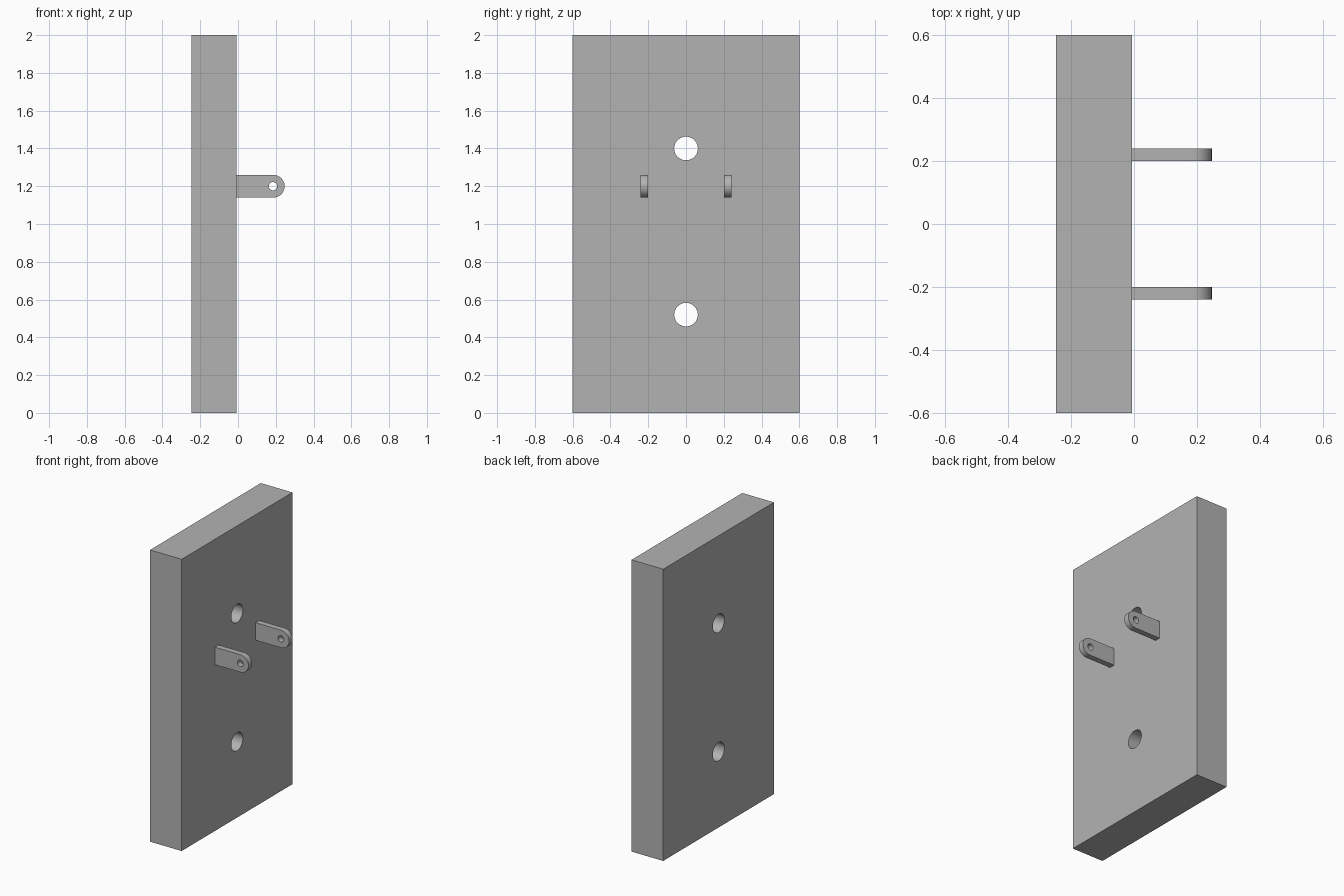
import bpy
import bmesh
from math import pi, cos, sin
from mathutils import Matrix

cube = bpy.data.objects.get("Cube")
if cube:
    bpy.data.objects.remove(cube, do_unlink=True)

BACK_X, FACE_X, TIP_X = -0.247, -0.007, 0.247
LUG_R, LUG_Z = 0.06, 1.2

grey = bpy.data.materials.new("light_grey")
grey.use_nodes = True
colour = (0.45, 0.45, 0.45, 1)
grey.diffuse_color = colour
grey.node_tree.nodes["Principled BSDF"].inputs["Base Color"].default_value = colour


def add_object(name, bm):
    bmesh.ops.recalc_face_normals(bm, faces=bm.faces)
    mesh = bpy.data.meshes.new(name)
    bm.to_mesh(mesh)
    bm.free()
    mesh.materials.append(grey)
    obj = bpy.data.objects.new(name, mesh)
    bpy.context.collection.objects.link(obj)
    return obj


def extrude_profile(name, points, direction):
    bm = bmesh.new()
    face = bm.faces.new([bm.verts.new(p) for p in points])
    result = bmesh.ops.extrude_face_region(bm, geom=[face], use_keep_orig=True)
    verts = [v for v in result["geom"] if isinstance(v, bmesh.types.BMVert)]
    bmesh.ops.translate(bm, verts=verts, vec=direction)
    return add_object(name, bm)


def drill(target, centre, radius, axis):
    # Cut a round through hole, then discard the drill
    bm = bmesh.new()
    bmesh.ops.create_cone(bm, cap_ends=True, segments=48, radius1=radius,
                          radius2=radius, depth=1)
    turn = Matrix.Rotation(pi / 2, 4, "Y" if axis == "X" else "X")
    bm.transform(Matrix.Translation(centre) @ turn)
    cutter = add_object("drill", bm)
    cutter.hide_render = True
    mod = target.modifiers.new("hole", "BOOLEAN")
    mod.operation = "DIFFERENCE"
    mod.solver = "EXACT"
    mod.object = cutter
    select(target)
    bpy.ops.object.modifier_apply(modifier=mod.name)
    bpy.data.objects.remove(cutter, do_unlink=True)


def select(obj):
    bpy.ops.object.select_all(action="DESELECT")
    obj.select_set(True)
    bpy.context.view_layer.objects.active = obj


# Upright backing plate with two bolt holes
plate = extrude_profile(
    "backing_plate",
    [(BACK_X, y, z) for y, z in ((-0.6, 0), (0.6, 0), (0.6, 2), (-0.6, 2))],
    (FACE_X - BACK_X, 0, 0))
for z in (0.52, 1.4):
    drill(plate, (0, 0, z), 0.0625, "X")
parts = [plate]

# Pair of round-ended lugs with pin holes
lug_x = TIP_X - LUG_R
arc = [-pi / 2 + pi * i / 24 for i in range(25)]
for name, y in (("right_lug", -0.24), ("left_lug", 0.2)):
    outline = [(FACE_X, y, LUG_Z + LUG_R), (FACE_X, y, LUG_Z - LUG_R)]
    outline += [(lug_x + LUG_R * cos(a), y, LUG_Z + LUG_R * sin(a)) for a in arc]
    lug = extrude_profile(name, outline, (0, 0.04, 0))
    drill(lug, (lug_x - 0.002, y, LUG_Z), 0.022, "Y")
    parts.append(lug)

# Smooth the round walls and keep the edges crisp
for part in parts:
    select(part)
    bpy.ops.object.shade_smooth_by_angle(angle=pi / 6)
